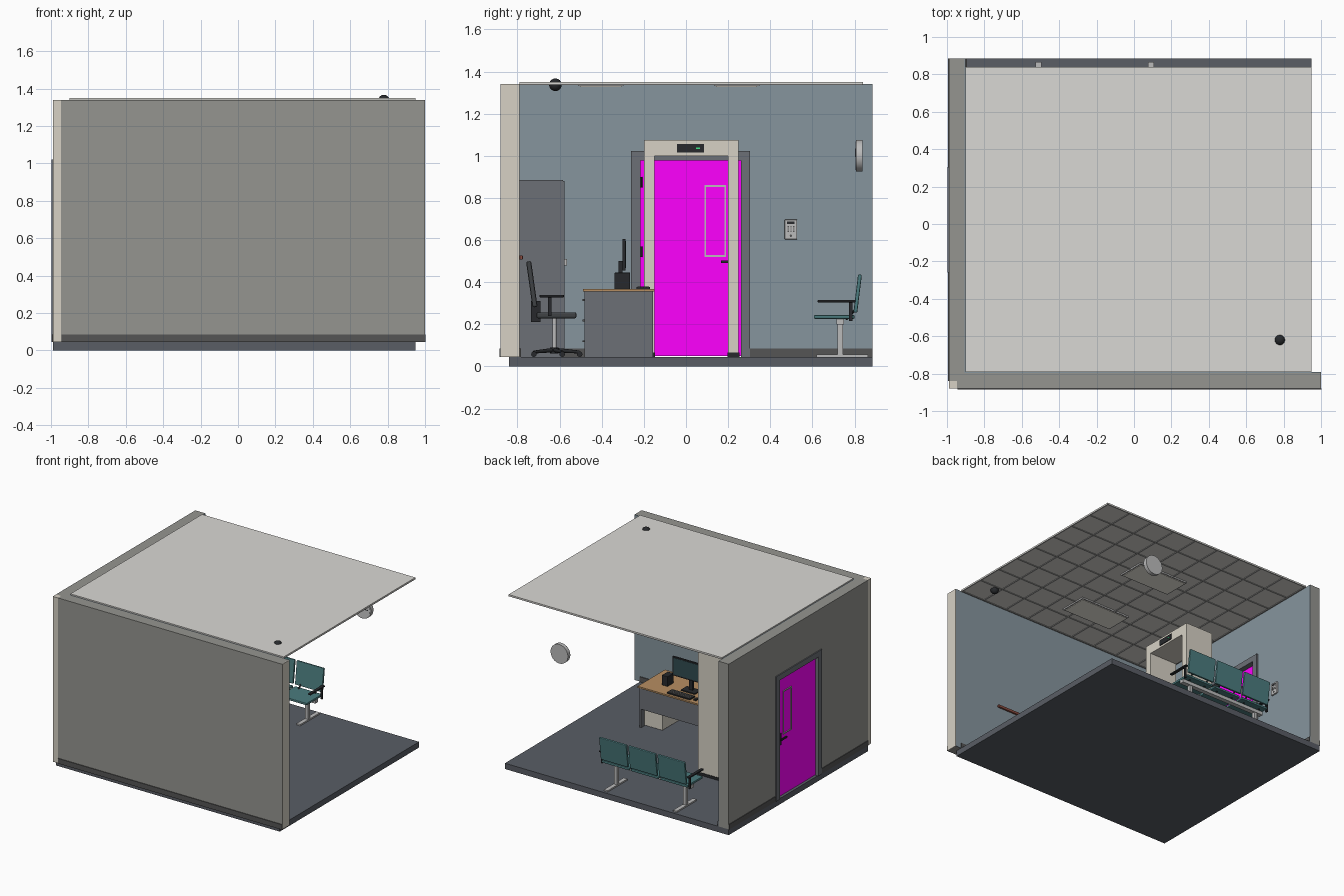
import bpy, math
from mathutils import Vector

PALETTE = {
    "outer": (0.30, 0.30, 0.28), "blue": (0.24, 0.30, 0.34), "cream": (0.68, 0.64, 0.56),
    "floor": (0.10, 0.11, 0.13), "skirt": (0.09, 0.09, 0.09), "steel": (0.15, 0.16, 0.18),
    "magenta": (1.0, 0.0, 1.0), "black": (0.02, 0.022, 0.025), "teal": (0.07, 0.20, 0.21),
    "wood": (0.47, 0.27, 0.12), "metal": (0.5, 0.5, 0.5), "ceil": (0.70, 0.69, 0.66),
    "grid": (0.35, 0.35, 0.34), "lamp": (0.9, 0.87, 0.78), "red": (0.25, 0.07, 0.05),
    "green": (0.05, 0.8, 0.25), "fabric": (0.05, 0.055, 0.06), "screen": (0.03, 0.07, 0.08),
    "white": (0.8, 0.8, 0.78),
}
MATS = {}
for n, c in PALETTE.items():
    MATS[n] = bpy.data.materials.new(n)
    MATS[n].diffuse_color = (*c, 1)


def finish(ob, name, mat):
    ob.name = name
    ob.data.materials.append(MATS[mat])
    return ob


def box(name, x, y, z, mat, tilt=0, bevel=0):
    """Box from (min, max) ranges, optionally tilted about x."""
    bpy.ops.mesh.primitive_cube_add(size=1, location=[(a + b) / 2 for a, b in (x, y, z)])
    ob = bpy.context.object
    ob.scale = [b - a for a, b in (x, y, z)]
    bpy.ops.object.transform_apply(location=False, rotation=False, scale=True)
    ob.rotation_euler.x = tilt
    if bevel:
        m = ob.modifiers.new("bevel", "BEVEL")
        m.width, m.segments = bevel, 2
    return finish(ob, name, mat)


def rod(name, a, b, r, mat, sides=24, r2=None):
    """Cylinder or cone between two points."""
    a, b = Vector(a), Vector(b)
    bpy.ops.mesh.primitive_cone_add(vertices=sides, radius1=r, radius2=r if r2 is None else r2,
                                    depth=(b - a).length, location=(a + b) / 2,
                                    rotation=(b - a).to_track_quat('Z', 'Y').to_euler())
    bpy.ops.object.shade_smooth_by_angle()
    return finish(bpy.context.object, name, mat)


F = 0.045   # floor level
H = 1.34    # wall top

# floor slab
box("floor", (-0.99, 0.95), (-0.84, 0.885), (0, F), "floor")

# front wall, with painted inner lining and corner post
box("front_wall", (-0.945, 1.0), (-0.88, -0.796), (F, H), "outer")
box("front_wall_lining", (-0.9, 0.999), (-0.796, -0.79), (F, H), "blue")
box("front_wall_end", (0.995, 1.001), (-0.879, -0.79), (F, H), "cream")
box("corner_post", (-0.99, -0.945), (-0.88, -0.84), (F, H), "cream")
box("front_skirting_outside", (-0.943, 1.002), (-0.885, -0.88), (F, 0.085), "skirt")
box("front_skirting_inside", (-0.9, 0.95), (-0.79, -0.784), (F, 0.085), "skirt")

# left wall in three pieces around the doorway
for part, y, z in (("near", (-0.84, -0.24), (F, H)), ("far", (0.285, 0.885), (F, H)),
                   ("over_door", (-0.24, 0.285), (1.0, H))):
    box("left_wall_" + part, (-0.99, -0.906), y, z, "outer")
    box("left_wall_lining_" + part, (-0.906, -0.9), y, z, "blue")
for y in ((-0.84, -0.26), (0.305, 0.885)):
    box("left_skirting_outside", (-0.995, -0.99), y, (F, 0.085), "skirt")
    box("left_skirting_inside", (-0.9, -0.894), y, (F, 0.085), "skirt")

# door frame, door, vision panel trim, handles, hinges
for y in ((-0.26, -0.215), (0.262, 0.305)):
    box("door_jamb", (-0.998, -0.888), y, (F, 0.978), "steel")
box("door_head", (-0.998, -0.888), (-0.26, 0.305), (0.978, 1.022), "steel")
box("door", (-0.972, -0.93), (-0.215, 0.262), (F + 0.004, 0.978), "magenta")
for x in ((-0.978, -0.972), (-0.93, -0.924)):
    for y in ((0.087, 0.095), (0.182, 0.19)):
        box("window_trim_side", x, y, (0.52, 0.86), "metal")
    for z in ((0.52, 0.528), (0.852, 0.86)):
        box("window_trim_rail", x, (0.095, 0.182), z, "metal")
for s, x0 in ((-1, -0.972), (1, -0.93)):
    box("handle_plate", tuple(sorted((x0, x0 + s * 0.006))), (0.215, 0.24), (0.45, 0.54), "black")
    box("door_handle", tuple(sorted((x0 + s * 0.012, x0 + s * 0.022))), (0.165, 0.235), (0.49, 0.502), "black")
for z in (0.2, 0.52, 0.85):
    rod("door_hinge", (-0.928, -0.212, z), (-0.928, -0.212, z + 0.05), 0.006, "black", 12)

# ceiling sheet, tee grid, light panels
CX, CY = (-0.9, 0.95), (-0.79, 0.84)
box("ceiling", CX, CY, (1.341, 1.35), "ceil")
for i in range(10):
    x = CX[0] + 0.005 + i * (1.84 / 9)
    box("ceiling_tee_y", (x - 0.005, x + 0.005), CY, (1.336, 1.341), "grid")
for i in range(9):
    y = CY[0] + 0.005 + i * (1.62 / 8)
    box("ceiling_tee_x", CX, (y - 0.005, y + 0.005), (1.3365, 1.341), "grid")
for y in (-0.405, 0.24):
    box("light_frame", (-0.2, 0.23), (y - 0.108, y + 0.108), (1.33, 1.341), "metal")
    box("light_diffuser", (-0.19, 0.22), (y - 0.098, y + 0.098), (1.327, 1.331), "lamp")

# dome camera
rod("camera_mount", (0.78, -0.62, 1.335), (0.78, -0.62, 1.356), 0.016, "black")
bpy.ops.mesh.primitive_uv_sphere_add(segments=24, ring_count=12, radius=0.03, location=(0.78, -0.62, 1.337))
bpy.ops.object.shade_smooth()
finish(bpy.context.object, "camera_dome", "black")

# walk-through detector arch
AX = (-0.52, -0.28)
for y in ((-0.2, -0.15), (0.2, 0.25)):
    box("arch_post", AX, y, (F, 1.0), "cream")
    box("arch_foot", (AX[0] - 0.006, AX[1] + 0.006), (y[0] - 0.004, y[1] + 0.004), (F, 0.065), "black")
box("arch_header", AX, (-0.2, 0.25), (1.0, 1.075), "cream")
box("arch_display", (-0.28, -0.274), (-0.042, 0.085), (1.015, 1.057), "black")
box("arch_indicator", (-0.274, -0.272), (0.048, 0.066), (1.033, 1.039), "green")

# keypad on left wall
box("keypad_body", (-0.9, -0.886), (0.468, 0.528), (0.603, 0.697), "metal", bevel=0.003)
box("keypad_screen", (-0.886, -0.884), (0.48, 0.516), (0.675, 0.687), "black")
for r in range(3):
    for c in range(3):
        y, z = 0.482 + c * 0.013, 0.638 + r * 0.011
        box("keypad_button", (-0.886, -0.884), (y, y + 0.007), (z, z + 0.006), "skirt")
rod("keypad_lock", (-0.887, 0.498, 0.62), (-0.883, 0.498, 0.62), 0.006, "skirt", 12)

# wall clock
rod("clock_case", (0.513, 0.807, 1.0), (0.513, 0.837, 1.0), 0.075, "metal", 40)
rod("clock_face", (0.513, 0.805, 1.0), (0.513, 0.808, 1.0), 0.067, "white", 40)
box("clock_hour_hand", (0.51, 0.516), (0.803, 0.805), (0.995, 1.035), "black")
box("clock_minute_hand", (0.51, 0.563), (0.803, 0.805), (0.998, 1.002), "black")

# wall rail
box("wall_rail", (0.38, 0.61), (-0.79, -0.775), (0.507, 0.527), "red", bevel=0.003)

# storage cabinet
box("cabinet_body", (-0.87, -0.5), (-0.79, -0.585), (F, 0.885), "steel")
for x, hx in (((-0.867, -0.687), -0.7), ((-0.683, -0.503), -0.67)):
    box("cabinet_door", x, (-0.585, -0.576), (0.06, 0.88), "steel")
    box("cabinet_handle", (hx - 0.005, hx + 0.005), (-0.576, -0.565), (0.48, 0.51), "metal")

# desk with drawers
box("desk_top", (-0.21, 0.525), (-0.49, -0.15), (0.355, 0.367), "wood")
for x in ((-0.2, -0.185), (0.5, 0.515)):
    box("desk_end_panel", x, (-0.482, -0.157), (F, 0.355), "steel")
box("desk_modesty_panel", (-0.185, 0.5), (-0.17, -0.158), (0.19, 0.355), "steel")
box("drawer_pedestal", (0.345, 0.498), (-0.475, -0.2), (F + 0.005, 0.35), "cream")
for z in (0.06, 0.158, 0.256):
    box("drawer_front", (0.348, 0.495), (-0.483, -0.475), (z, z + 0.09), "cream")
    box("drawer_handle", (0.395, 0.45), (-0.492, -0.483), (z + 0.055, z + 0.064), "skirt")

# monitor, keyboard, mouse, phone
box("monitor_shell", (0.02, 0.32), (-0.302, -0.287), (0.455, 0.605), "black", bevel=0.003)
box("monitor_screen", (0.03, 0.31), (-0.287, -0.285), (0.467, 0.596), "screen")
box("monitor_neck", (0.155, 0.185), (-0.32, -0.302), (0.37, 0.5), "black")
box("monitor_base", (0.11, 0.23), (-0.34, -0.265), (0.367, 0.375), "black")
box("keyboard", (0.085, 0.285), (-0.235, -0.17), (0.367, 0.376), "black")
for i in range(4):
    y = -0.23 + i * 0.0145
    box("key_row", (0.09, 0.28), (y, y + 0.011), (0.376, 0.379), "skirt")
box("mouse", (0.04, 0.065), (-0.22, -0.18), (0.367, 0.38), "black", bevel=0.005)
box("desk_radio", (0.345, 0.395), (-0.34, -0.265), (0.367, 0.445), "black", bevel=0.003)

# swivel chair
KX, KY = 0.15, -0.625
box("chair_seat", (KX - 0.1, KX + 0.1), (-0.71, -0.52), (0.228, 0.257), "fabric", bevel=0.008)
box("chair_back", (KX - 0.095, KX + 0.095), (-0.744, -0.72), (0.28, 0.5), "fabric", tilt=math.radians(8), bevel=0.008)
box("chair_back_bracket", (KX - 0.025, KX + 0.025), (-0.735, -0.69), (0.21, 0.31), "black")
for s in (-1, 1):
    x = KX + s * 0.112
    box("chair_arm_post", (x - 0.008, x + 0.008), (-0.655, -0.638), (0.24, 0.33), "black")
    box("chair_arm_pad", (x - 0.014, x + 0.014), (-0.695, -0.58), (0.328, 0.34), "black", bevel=0.003)
rod("chair_column", (KX, KY, 0.08), (KX, KY, 0.228), 0.01, "metal")
rod("chair_hub", (KX, KY, 0.062), (KX, KY, 0.09), 0.02, "black")
for i in range(5):
    a = math.radians(90 + 72 * i)
    ex, ey = KX + 0.12 * math.cos(a), KY + 0.12 * math.sin(a)
    rod("chair_base_arm", (KX, KY, 0.078), (ex, ey, 0.068), 0.011, "black", 12, 0.007)
    rod("chair_caster", (ex - 0.009, ey, 0.058), (ex + 0.009, ey, 0.058), 0.013, "black", 16)

# three-seat waiting bench
for i in range(3):
    x = -0.453 + i * 0.253
    box("bench_seat", (x - 0.118, x + 0.118), (0.607, 0.80), (0.226, 0.244), "teal", bevel=0.005)
    box("bench_back", (x - 0.118, x + 0.118), (0.806, 0.824), (0.255, 0.437), "teal", tilt=math.radians(-7), bevel=0.005)
    for s in (-0.07, 0.07):
        rod("bench_back_bracket", (x + s, 0.76, 0.222), (x + s, 0.808, 0.275), 0.006, "black", 12)
box("bench_beam", (-0.57, 0.17), (0.715, 0.75), (0.2, 0.226), "metal")
for x in (-0.51, 0.09):
    box("bench_leg", (x - 0.013, x + 0.013), (0.72, 0.745), (0.055, 0.2), "metal")
    box("bench_foot", (x - 0.016, x + 0.016), (0.62, 0.865), (F, 0.056), "metal")
for x in (-0.58, 0.18):
    box("bench_arm", (x - 0.012, x + 0.012), (0.625, 0.805), (0.304, 0.315), "black", bevel=0.003)
    box("bench_arm_post", (x - 0.006, x + 0.006), (0.775, 0.79), (0.215, 0.305), "black")
